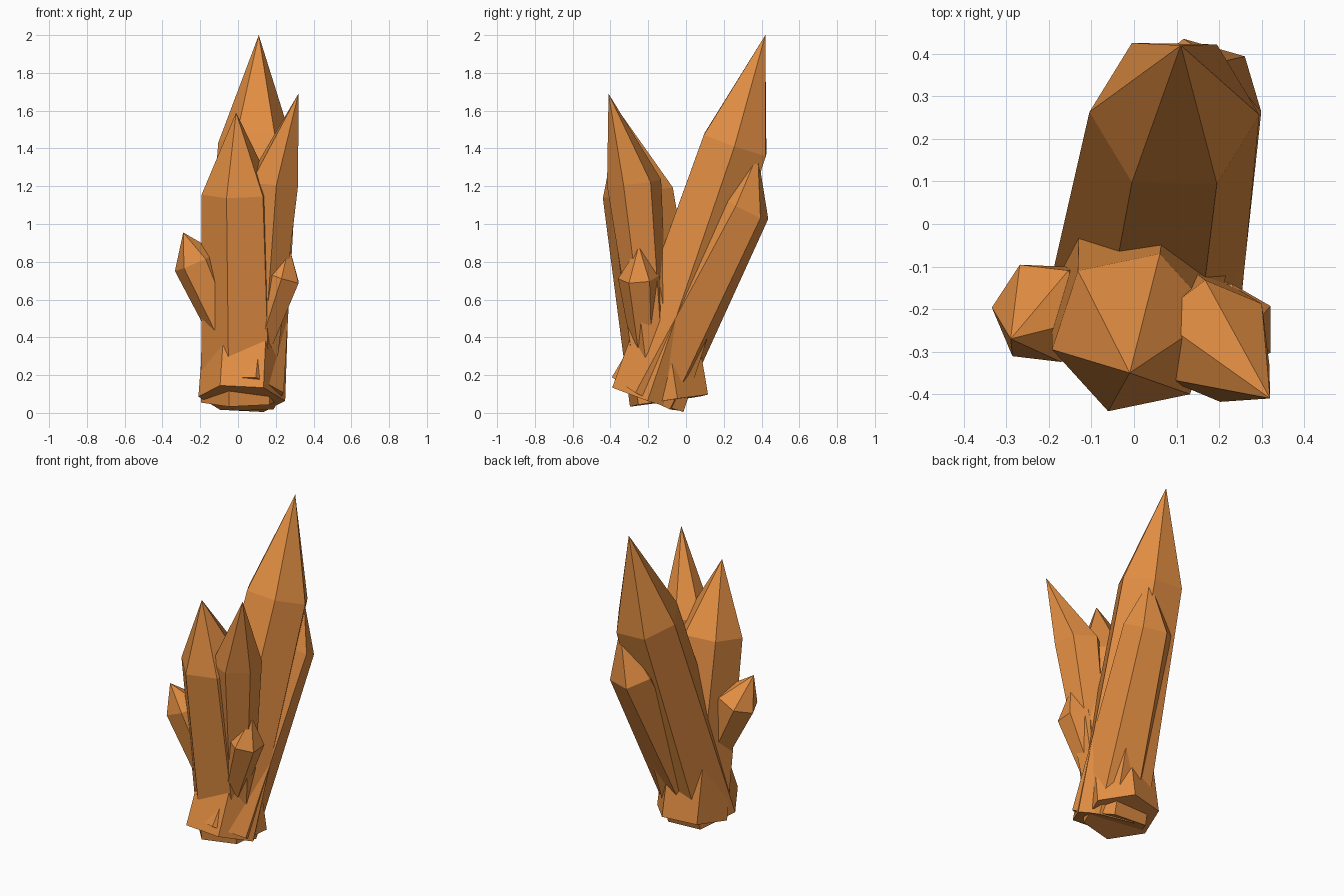
import bpy, bmesh
from math import cos, sin, radians
from mathutils import Vector

cube = bpy.data.objects.get("Cube")
if cube:
    bpy.data.objects.remove(cube, do_unlink=True)

# Single amber colour
amber = bpy.data.materials.new("amber_crystal")
amber.use_nodes = True
colour = (0.76, 0.27, 0.055, 1)
amber.diffuse_color = colour
amber.node_tree.nodes["Principled BSDF"].inputs["Base Color"].default_value = colour


def crystal(name, base, shoulder, tip, r_base, r_shoulder, turn, sides=6):
    """Tapered prism cut square to its leaning axis, closed with a pointed tip."""
    base, shoulder, tip = Vector(base), Vector(shoulder), Vector(tip)
    axis = (shoulder - base).normalized()
    v = axis.cross(Vector((1, 0, 0))).normalized()
    u = v.cross(axis)
    bm = bmesh.new()

    def ring(centre, r):
        angles = [radians(turn + 360 * i / sides) for i in range(sides)]
        return [bm.verts.new(centre + r * (cos(a) * u + sin(a) * v)) for a in angles]

    low, high = ring(base, r_base), ring(shoulder, r_shoulder)
    point = bm.verts.new(tip)
    bm.faces.new(low[::-1])
    for i in range(sides):
        j = (i + 1) % sides
        bm.faces.new((low[i], low[j], high[j], high[i]))
        bm.faces.new((high[i], high[j], point))
    bmesh.ops.recalc_face_normals(bm, faces=bm.faces)
    mesh = bpy.data.meshes.new(name)
    bm.to_mesh(mesh)
    bm.free()
    mesh.materials.append(amber)
    bpy.context.collection.objects.link(bpy.data.objects.new(name, mesh))


# Tall crystals leaning back
crystal("tall_back_crystal", (0.02, -0.2, 0.075), (0.095, 0.26, 1.42),
        (0.11, 0.42, 2.0), 0.23, 0.2, 0)
crystal("low_back_crystal", (0.04, -0.21, 0.1), (0.155, 0.305, 1.09),
        (0.2, 0.38, 1.37), 0.21, 0.15, 45)

# Crystals leaning forward
crystal("front_crystal", (0.02, -0.09, 0.065), (0.0, -0.255, 1.165),
        (-0.01, -0.35, 1.59), 0.22, 0.197, 12)
crystal("front_side_crystal", (0.12, -0.17, 0.2), (0.185, -0.275, 1.22),
        (0.32, -0.41, 1.69), 0.085, 0.145, 37)

# Small side shoots
crystal("right_shoot", (0.02, -0.18, 0.25), (-0.22, -0.21, 0.8),
        (-0.29, -0.27, 0.955), 0.08, 0.125, -5)
crystal("left_shoot", (0.08, -0.21, 0.25), (0.23, -0.25, 0.72),
        (0.27, -0.25, 0.885), 0.06, 0.11, 30)
